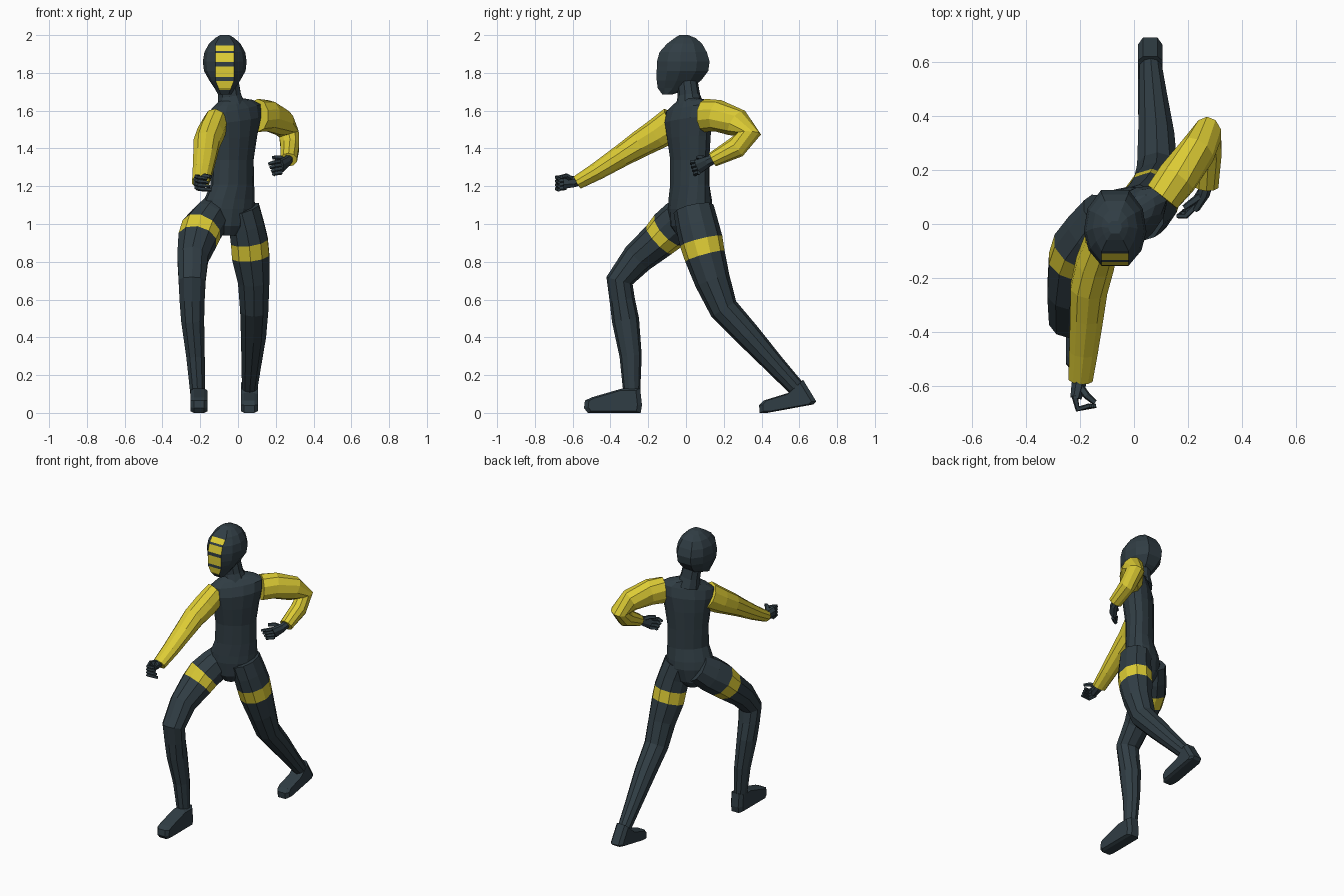
import bpy, bmesh, math
from mathutils import Vector


def material(name, rgb):
    m = bpy.data.materials.new(name)
    m.diffuse_color = (*rgb, 1)
    return m


MATS = [material("dark slate", (0.030, 0.047, 0.058)), material("yellow", (0.72, 0.60, 0.035))]


def loft(name, rings, rule=lambda seg, side: 0):
    """Skin a list of rings, cap the ends, colour faces by (segment, side)."""
    bm = bmesh.new()
    vs = [[bm.verts.new(p) for p in r] for r in rings]
    n = len(rings[0])
    for s in range(len(vs) - 1):
        for i in range(n):
            j = (i + 1) % n
            f = bm.faces.new((vs[s][i], vs[s][j], vs[s + 1][j], vs[s + 1][i]))
            f.material_index = rule(s, i)
    for ring, s in ((vs[0][::-1], 0), (vs[-1], len(vs) - 2)):
        bm.faces.new(ring).material_index = rule(s, -1)
    bmesh.ops.recalc_face_normals(bm, faces=bm.faces)
    me = bpy.data.meshes.new(name)
    bm.to_mesh(me)
    bm.free()
    for m in MATS:
        me.materials.append(m)
    ob = bpy.data.objects.new(name, me)
    bpy.context.collection.objects.link(ob)
    return ob


def tube(name, path, rule=lambda seg, side: 0, sides=10, ref=(1, 0, 0)):
    """Limb along points (x, y, z, radius sideways, radius across)."""
    pts = [Vector(p[:3]) for p in path]
    rings = []
    for k, p in enumerate(pts):
        t = Vector((0, 0, 0))
        if k > 0:
            t += (p - pts[k - 1]).normalized()
        if k < len(pts) - 1:
            t += (pts[k + 1] - p).normalized()
        t.normalize()
        u = Vector(ref) - t * t.dot(Vector(ref))
        u.normalize()
        v = t.cross(u)
        ring = []
        for i in range(sides):
            a = 2 * math.pi * (i + 0.5) / sides
            ring.append(p + u * path[k][3] * 1.03 * math.cos(a) + v * path[k][4] * 1.03 * math.sin(a))
        rings.append(ring)
    return loft(name, rings, rule)


# Torso: twisted ellipses (z, cx, cy, half width, half depth, twist, tilt)
TORSO = [(0.94, -0.06, 0.01, 0.05, 0.06, 28, 0), (0.99, -0.06, 0.015, 0.11, 0.095, 28, 0),
         (1.08, -0.05, 0.022, 0.15, 0.105, 30, 0), (1.13, -0.045, 0.022, 0.145, 0.10, 33, 0),
         (1.21, -0.03, 0.02, 0.13, 0.087, 38, 0), (1.34, -0.03, 0.02, 0.128, 0.087, 40, 0),
         (1.46, -0.025, 0.015, 0.145, 0.095, 40, 0.05), (1.55, -0.02, 0.012, 0.168, 0.095, 40, 0.12),
         (1.61, -0.02, 0.012, 0.172, 0.075, 40, 0.15), (1.64, -0.025, 0.015, 0.125, 0.06, 40, 0.15),
         (1.66, -0.035, 0.018, 0.065, 0.055, 40, 0.1)]
rings = []
for z, cx, cy, a, b, rot, tilt in TORSO:
    r, ring = math.radians(rot), []
    for i in range(14):
        t = 2 * math.pi * i / 14
        p, q = a * math.cos(t), b * math.sin(t)
        ring.append((cx + p * math.cos(r) - q * math.sin(r), cy + p * math.sin(r) + q * math.cos(r), z + tilt * p))
    rings.append(ring)
loft("torso", rings)

# Neck and collar
tube("neck", [(-0.035, 0.02, 1.62, 0.075, 0.075), (-0.045, 0.015, 1.68, 0.062, 0.058),
              (-0.06, 0.0, 1.80, 0.056, 0.052)])

# Head: hooded mask with a flat face strip (z, half width, front y, back y)
HEAD = [(1.685, 0.035, -0.125, -0.075), (1.72, 0.055, -0.15, 0.03), (1.76, 0.082, -0.155, 0.08),
        (1.81, 0.11, -0.155, 0.118), (1.86, 0.116, -0.154, 0.125), (1.91, 0.108, -0.14, 0.11),
        (1.955, 0.083, -0.10, 0.085), (1.985, 0.05, -0.06, 0.05), (2.0, 0.025, -0.035, 0.012)]
STRIPES = [(1.71, 1.758), (1.777, 1.835), (1.857, 1.905), (1.917, 1.945)]


def head_at(z):
    for lo, hi in zip(HEAD, HEAD[1:]):
        if z <= hi[0]:
            k = (z - lo[0]) / (hi[0] - lo[0])
            return [l + (h - l) * k for l, h in zip(lo, hi)]


levels = sorted({h[0] for h in HEAD} | {z for s in STRIPES for z in s})
rings = []
for z in levels:
    _, w, yf, yb = head_at(z)
    d, f = yb - yf, min(0.05, 0.6 * w)
    half = [(f, yf), (0.84 * w, yf + 0.2 * d), (w, yf + 0.45 * d), (0.88 * w, yf + 0.76 * d), (0.45 * w, yb)]
    ring = [(-0.07 + x, y, z) for x, y in half] + [(-0.07 - x, y, z) for x, y in reversed(half)]
    rings.append(ring)


def face_stripes(seg, side):
    mid = (levels[seg] + levels[min(seg + 1, len(levels) - 1)]) / 2
    return int(side == 9 and any(a < mid < b for a, b in STRIPES))


loft("hooded_head", rings, face_stripes)


# Legs: the third segment is the yellow thigh band
def band(seg, side):
    return int(seg == 2)


tube("right_leg", [(-0.11, 0.04, 1.08, 0.085, 0.095), (-0.155, -0.03, 1.02, 0.10, 0.11),
                   (-0.195, -0.09, 0.968, 0.108, 0.108), (-0.215, -0.143, 0.915, 0.104, 0.097),
                   (-0.24, -0.255, 0.82, 0.083, 0.084), (-0.243, -0.352, 0.70, 0.073, 0.07),
                   (-0.243, -0.338, 0.60, 0.068, 0.065), (-0.24, -0.32, 0.49, 0.062, 0.07),
                   (-0.225, -0.293, 0.30, 0.05, 0.057), (-0.213, -0.287, 0.10, 0.04, 0.043)], band)
tube("left_leg", [(0.02, 0.04, 1.08, 0.095, 0.105), (0.045, 0.06, 0.99, 0.095, 0.11),
                  (0.06, 0.08, 0.91, 0.10, 0.112), (0.067, 0.10, 0.83, 0.101, 0.105),
                  (0.083, 0.14, 0.70, 0.085, 0.092), (0.086, 0.20, 0.55, 0.076, 0.075),
                  (0.082, 0.325, 0.415, 0.068, 0.066), (0.07, 0.475, 0.25, 0.052, 0.052),
                  (0.06, 0.60, 0.115, 0.04, 0.043)], band)


# Feet: side profile (y, z) swept across the width with softened sides
def foot(name, cx, profile, w=0.045):
    my = sum(p[0] for p in profile) / len(profile)
    mz = sum(p[1] for p in profile) / len(profile)
    rings = []
    for x, s in ((-w, 0.85), (-0.6 * w, 1), (0.6 * w, 1), (w, 0.85)):
        rings.append([(cx + x, my + (y - my) * s, mz + (z - mz) * s) for y, z in profile])
    loft(name, rings)


foot("right_foot", -0.207, [(-0.24, 0.0), (-0.233, 0.04), (-0.243, 0.13), (-0.335, 0.13),
                            (-0.50, 0.082), (-0.535, 0.065), (-0.54, 0.025), (-0.52, 0.0)])
foot("left_foot", 0.06, [(0.69, 0.06), (0.62, 0.175), (0.54, 0.105), (0.41, 0.065),
                         (0.387, 0.04), (0.39, 0.0), (0.43, 0.0), (0.675, 0.045)])


# Sleeves
def sleeve(seg, side):
    return 1


tube("right_sleeve", [(-0.118, -0.065, 1.535, 0.065, 0.088), (-0.145, -0.15, 1.478, 0.072, 0.08),
                      (-0.167, -0.24, 1.425, 0.07, 0.07), (-0.175, -0.34, 1.362, 0.063, 0.058),
                      (-0.187, -0.47, 1.28, 0.054, 0.046), (-0.198, -0.575, 1.22, 0.046, 0.036)], sleeve)
tube("left_sleeve", [(0.105, 0.10, 1.575, 0.07, 0.085), (0.16, 0.17, 1.573, 0.075, 0.082),
                     (0.235, 0.27, 1.535, 0.066, 0.075), (0.27, 0.33, 1.475, 0.055, 0.065),
                     (0.275, 0.265, 1.405, 0.05, 0.056), (0.268, 0.14, 1.34, 0.045, 0.038)], sleeve)


# Gloves: palm, four curled fingers and a thumb
def digit(name, pts, r=0.011):
    tube(name, [(*p, r * s, r * s) for p, s in zip(pts, (1.1, 1.05, 0.8))], sides=5, ref=(0, 0, 1))


tube("right_palm", [(-0.196, -0.55, 1.235, 0.026, 0.024), (-0.204, -0.59, 1.224, 0.028, 0.03),
                    (-0.215, -0.645, 1.225, 0.022, 0.04)], sides=8)
tube("left_palm", [(0.27, 0.16, 1.35, 0.026, 0.024), (0.258, 0.115, 1.33, 0.024, 0.03),
                   (0.225, 0.065, 1.305, 0.02, 0.04)], sides=8)
for i in range(4):
    z = 1.252 - 0.02 * i
    digit(f"right_finger_{i + 1}", [(-0.22, -0.635, z), (-0.208, -0.685, z - 0.006),
                                    (-0.165 + 0.008 * i, -0.672, z - 0.012)])
    z = 1.333 - 0.02 * i
    digit(f"left_finger_{i + 1}", [(0.23, 0.07, z), (0.192, 0.03 + 0.006 * i, z - 0.006),
                                   (0.16 + 0.008 * i, 0.03 + 0.006 * i, z - 0.015)])
digit("right_thumb", [(-0.2, -0.6, 1.235), (-0.175, -0.635, 1.255), (-0.145, -0.66, 1.25)], 0.013)
digit("left_thumb", [(0.255, 0.11, 1.335), (0.22, 0.085, 1.352), (0.185, 0.06, 1.352)], 0.013)
